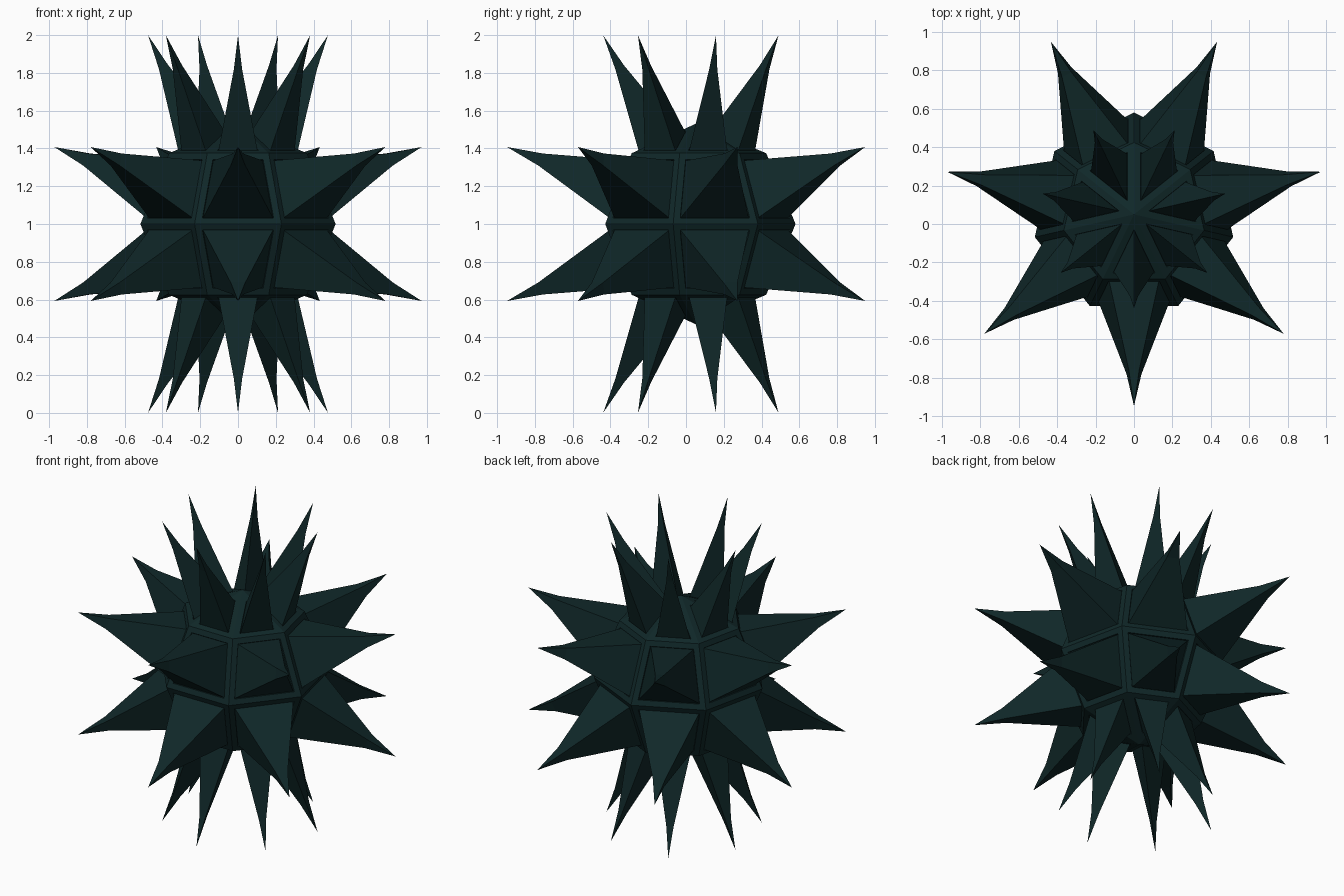
import bpy, bmesh, math
from mathutils import Matrix, Vector

if "Cube" in bpy.data.objects:
    bpy.data.objects.remove(bpy.data.objects["Cube"])

RADIUS = 0.53       # core ball
SPIKE = 0.63        # spike length above each facet
KINK = 0.44         # height where the spike narrows
KINK_SCALE = 0.21   # spike width at the kink

mat = bpy.data.materials.new("dark_teal")
mat.diffuse_color = (0.005, 0.0205, 0.0215, 1)
mat.use_nodes = True
mat.node_tree.nodes["Principled BSDF"].inputs["Base Color"].default_value = mat.diffuse_color

# Core: low-poly ball, 7 segments by 4 rings, with one seam facing the back
bm = bmesh.new()
bmesh.ops.create_uvsphere(bm, u_segments=7, v_segments=4, radius=RADIUS)
rim = max(bm.verts, key=lambda v: v.co.xy.length)
turn = math.pi / 2 - math.atan2(rim.co.y, rim.co.x)
bmesh.ops.rotate(bm, verts=bm.verts, matrix=Matrix.Rotation(turn, 3, 'Z'))
bmesh.ops.recalc_face_normals(bm, faces=bm.faces)

facets = [(f, f.calc_center_median(), f.normal.copy()) for f in bm.faces]
panels = [f for f, c, n in facets]

# Raised frame bars around every facet, then a shallow step down
bmesh.ops.inset_individual(bm, faces=panels, thickness=0.035, use_even_offset=True)
bmesh.ops.inset_individual(bm, faces=panels, thickness=0.003, depth=-0.01, use_even_offset=True)


def extrude_to(face, centre, normal, height, scale):
    """Extrude a facet outward to a height above the ball, tapering it."""
    start = face.calc_center_median()
    new = bmesh.ops.extrude_discrete_faces(bm, faces=[face])["faces"][0]
    for v in new.verts:
        v.co = centre + normal * height + (v.co - start) * scale
    return new


# Spikes: wide pyramid base, then a thin needle tip
for face, centre, normal in facets:
    neck = extrude_to(face, centre, normal, KINK, KINK_SCALE)
    tip = extrude_to(neck, centre, normal, SPIKE, 0.03)
    bmesh.ops.pointmerge(bm, verts=list(tip.verts), merge_co=centre + normal * SPIKE)

bmesh.ops.recalc_face_normals(bm, faces=bm.faces)
bmesh.ops.translate(bm, verts=bm.verts, vec=Vector((0, 0.05, 1)))

mesh = bpy.data.meshes.new("spiked_ball")
bm.to_mesh(mesh)
bm.free()
mesh.materials.append(mat)
bpy.context.collection.objects.link(bpy.data.objects.new("spiked_ball", mesh))
